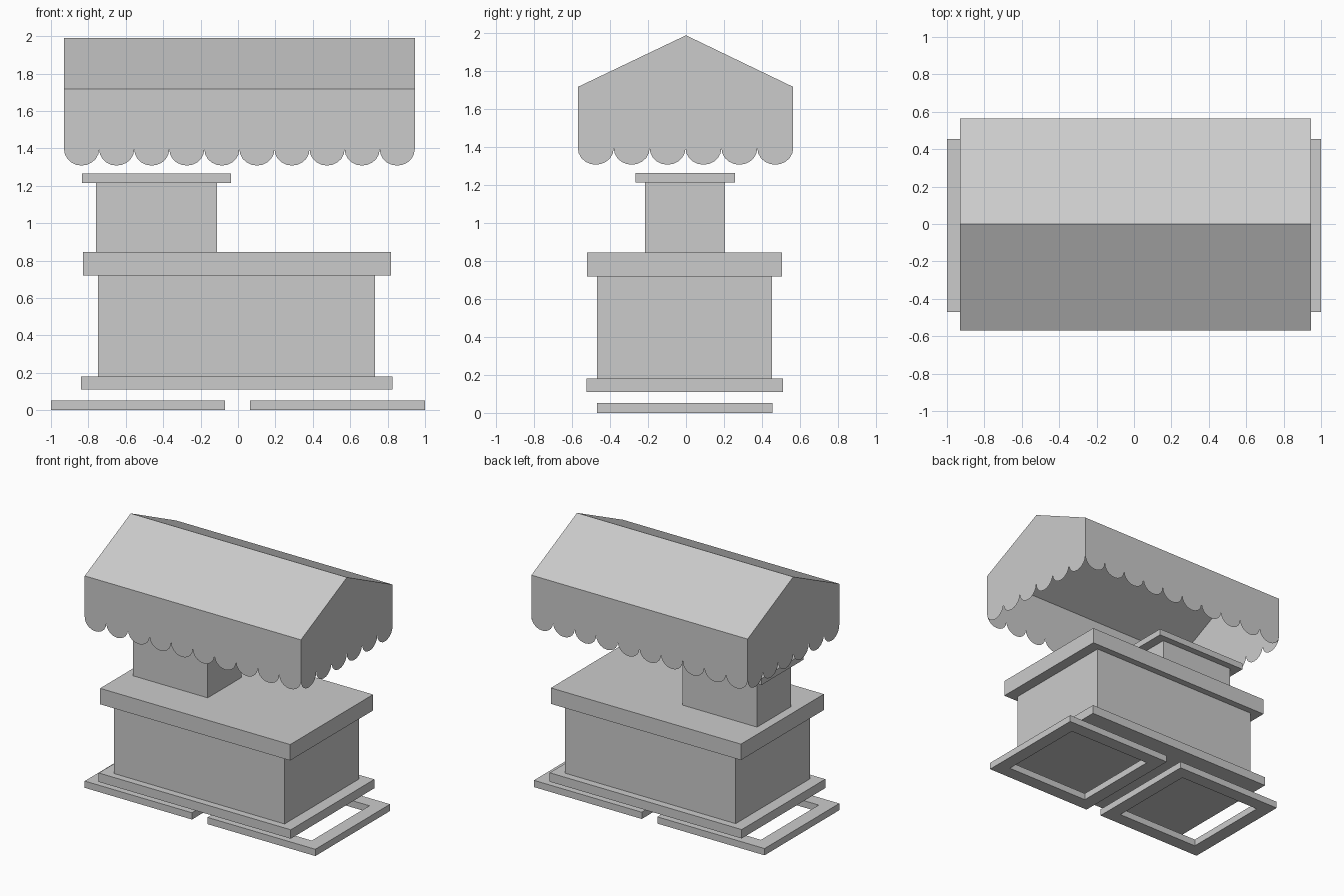
import bpy, bmesh, math
from mathutils import Vector

if "Cube" in bpy.data.objects:
    bpy.data.objects.remove(bpy.data.objects["Cube"])


def make_object(name, bm):
    bmesh.ops.remove_doubles(bm, verts=bm.verts, dist=1e-5)
    mesh = bpy.data.meshes.new(name)
    bm.to_mesh(mesh)
    bm.free()
    obj = bpy.data.objects.new(name, mesh)
    bpy.context.collection.objects.link(obj)
    return obj


def box(name, x0, x1, y0, y1, z0, z1):
    bm = bmesh.new()
    bmesh.ops.create_cube(bm, size=1)
    for v in bm.verts:
        v.co = ((x0 + x1) / 2 + v.co.x * (x1 - x0),
                (y0 + y1) / 2 + v.co.y * (y1 - y0),
                (z0 + z1) / 2 + v.co.z * (z1 - z0))
    return make_object(name, bm)


def frame(name, x0, x1, y0, y1, z0, z1, margin):
    # rectangular ring with an open centre
    bm = bmesh.new()
    loops = []
    for m, z in ((0, z0), (0, z1), (margin, z1), (margin, z0)):
        loops.append([bm.verts.new((x, y, z)) for x, y in
                      ((x0 + m, y0 + m), (x1 - m, y0 + m), (x1 - m, y1 - m), (x0 + m, y1 - m))])
    for i in range(4):
        a, b = loops[i], loops[(i + 1) % 4]
        for j in range(4):
            k = (j + 1) % 4
            bm.faces.new((a[j], a[k], b[k], b[j]))
    return make_object(name, bm)


def scalloped_wall(bm, start, end, count, peak=None, segments=10):
    # hanging cloth wall from start to end, lower edge cut in half-ellipse scallops
    start, end = Vector(start), Vector(end)
    points = []
    for i in range(count):
        for s in range(segments):
            a = math.pi * s / segments
            t = (i + 0.5 - 0.5 * math.cos(a)) / count
            p = start.lerp(end, t)
            points.append((p.x, p.y, CUSP_Z - (CUSP_Z - HEM_Z) * math.sin(a)))
    points.append((end.x, end.y, CUSP_Z))
    points.append((end.x, end.y, EAVE_Z))
    if peak:
        points.append(peak)
    points.append((start.x, start.y, EAVE_Z))
    bm.faces.new([bm.verts.new(p) for p in points])


# floor frames
frame("floor_frame_left", -1.0, -0.07, -0.47, 0.455, 0.0, 0.053, 0.105)
frame("floor_frame_right", 0.065, 1.0, -0.47, 0.455, 0.0, 0.053, 0.105)

# counter
box("counter_base", -0.84, 0.825, -0.525, 0.51, 0.11, 0.18)
box("counter_body", -0.748, 0.733, -0.47, 0.453, 0.18, 0.72)
box("counter_top", -0.83, 0.818, -0.522, 0.505, 0.72, 0.845)

# raised block with its lid
box("upper_block", -0.76, -0.112, -0.215, 0.205, 0.845, 1.215)
box("upper_block_lid", -0.835, -0.037, -0.265, 0.257, 1.215, 1.265)

# canopy: open thin shell with gable roof and scalloped skirt
X0, X1, Y0, Y1 = -0.93, 0.945, -0.57, 0.565
HEM_Z, CUSP_Z, EAVE_Z, RIDGE_Z = 1.308, 1.395, 1.718, 1.99
bm = bmesh.new()
scalloped_wall(bm, (X0, Y0, 0), (X1, Y0, 0), 10)
scalloped_wall(bm, (X1, Y0, 0), (X1, Y1, 0), 6, (X1, 0, RIDGE_Z))
scalloped_wall(bm, (X1, Y1, 0), (X0, Y1, 0), 10)
scalloped_wall(bm, (X0, Y1, 0), (X0, Y0, 0), 6, (X0, 0, RIDGE_Z))
for xa, xb, y in ((X0, X1, Y0), (X1, X0, Y1)):
    bm.faces.new([bm.verts.new(p) for p in
                  ((xa, y, EAVE_Z), (xb, y, EAVE_Z), (xb, 0, RIDGE_Z), (xa, 0, RIDGE_Z))])
make_object("canopy", bm)
